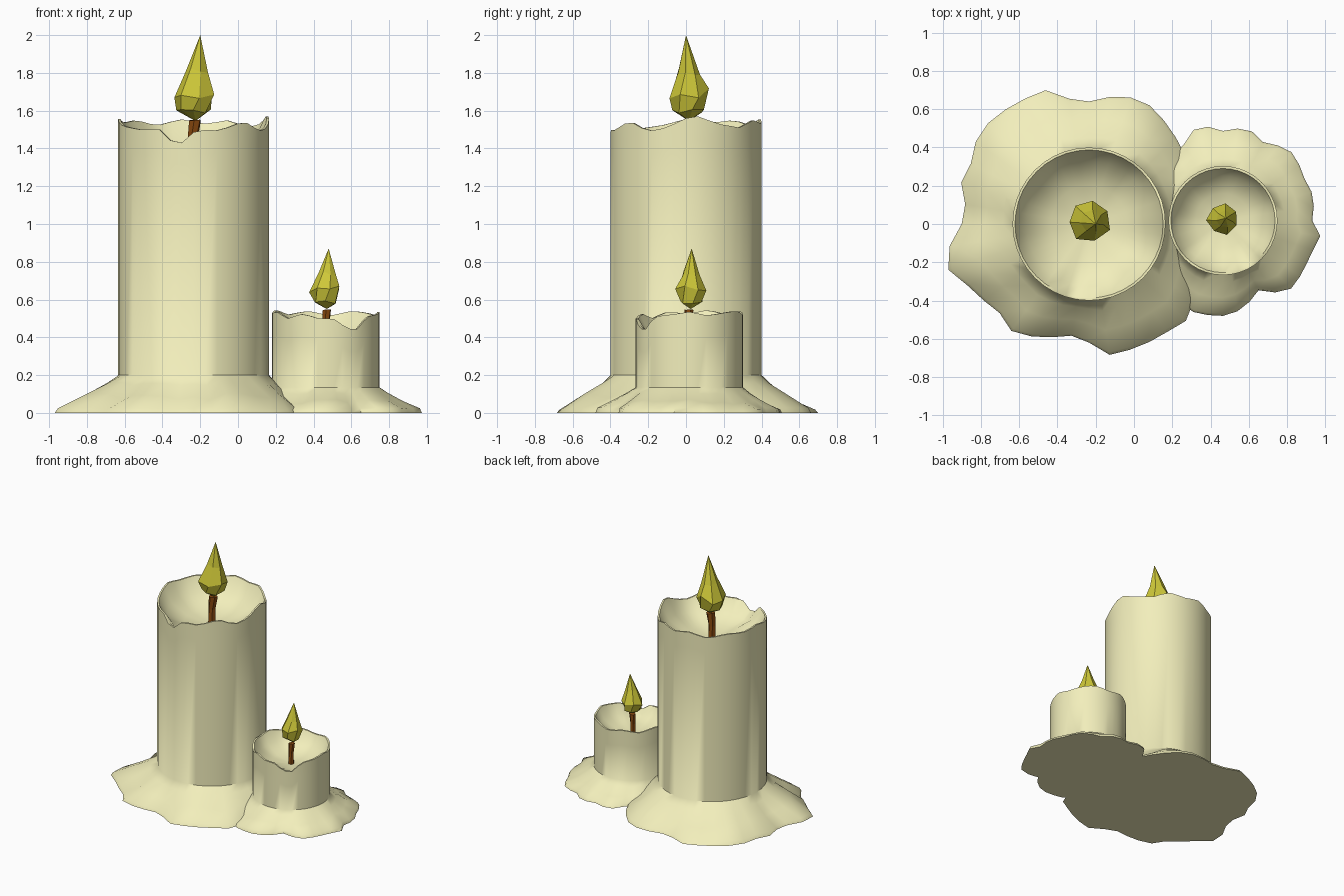
import bpy, bmesh, math, random

if "Cube" in bpy.data.objects:
    bpy.data.objects.remove(bpy.data.objects["Cube"])
random.seed(4)
N = 40


def material(name, rgb):
    m = bpy.data.materials.new(name)
    m.diffuse_color = (*rgb, 1)
    m.use_nodes = True
    m.node_tree.nodes["Principled BSDF"].inputs["Base Color"].default_value = m.diffuse_color
    return m


wax = material("wax", (0.89, 0.86, 0.50))
fire = material("fire", (0.62, 0.58, 0.04))
char = material("char", (0.26, 0.07, 0.005))


def loft(name, rings, mat, smooth=None):
    """Skin a list of rings; one-point rings become fan tips, other ends are capped."""
    bm = bmesh.new()
    vs = [[bm.verts.new(p) for p in r] for r in rings]
    for a, b in zip(vs, vs[1:]):
        n = max(len(a), len(b))
        for i in range(n):
            j = (i + 1) % n
            if len(a) == 1:
                bm.faces.new((a[0], b[j], b[i]))
            elif len(b) == 1:
                bm.faces.new((a[i], a[j], b[0]))
            else:
                bm.faces.new((a[i], a[j], b[j], b[i]))
    if len(vs[0]) > 1:
        bm.faces.new(vs[0][::-1])
    if len(vs[-1]) > 1:
        bm.faces.new(vs[-1])
    bmesh.ops.recalc_face_normals(bm, faces=bm.faces)
    me = bpy.data.meshes.new(name)
    bm.to_mesh(me)
    bm.free()
    me.materials.append(mat)
    ob = bpy.data.objects.new(name, me)
    bpy.context.collection.objects.link(ob)
    if smooth:
        bpy.context.view_layer.objects.active = ob
        ob.select_set(True)
        bpy.ops.object.shade_smooth_by_angle(angle=math.radians(smooth))
        ob.select_set(False)
    return ob


def by_angle(table, a):
    """Linear lookup in (degrees, value) pairs, wrapping round."""
    t = sorted((k % 360, v) for k, v in table)
    t = [(t[-1][0] - 360, t[-1][1])] + t + [(t[0][0] + 360, t[0][1])]
    for (k0, v0), (k1, v1) in zip(t, t[1:]):
        if k0 <= a <= k1:
            return v0 + (v1 - v0) * (a - k0) / max(k1 - k0, 1e-6)


def candle(name, cx, cy, r, foot, depth, outline, rim):
    # spilled outline as radius by angle
    spread = [(math.degrees(math.atan2(y - cy, x - cx)), math.hypot(x - cx, y - cy))
              for x, y in outline]
    angs = [360 * i / N for i in range(N)]
    out = [by_angle(spread, a) for a in angs]
    top = [by_angle(rim, a) for a in angs]
    low = sum(top) / N - depth
    wob = [random.uniform(-0.15, 0.15) for _ in angs]

    def ring(rad, z):
        return [(cx + rad(i) * math.cos(math.radians(a)),
                 cy + rad(i) * math.sin(math.radians(a)), z(i)) for i, a in enumerate(angs)]

    def skirt(f):
        return lambda i: r + (out[i] - r) * f

    rings = [
        ring(skirt(1), lambda i: 0),
        ring(skirt(0.95), lambda i: 0.022 * (1 + 2 * wob[i])),
        ring(skirt(0.55), lambda i: foot * (0.43 + wob[i] * 0.7)),
        ring(skirt(0.2), lambda i: foot * (0.77 + wob[i] * 0.3)),
        ring(lambda i: r, lambda i: foot),
        ring(lambda i: r, lambda i: top[i] - 0.12),
        ring(lambda i: r, lambda i: top[i]),
        ring(lambda i: r - 0.013, lambda i: top[i]),
        ring(lambda i: r * 0.82, lambda i: low + (top[i] - low) * 0.5),
        ring(lambda i: r * 0.5, lambda i: low + depth * 0.15),
        [(cx, cy, low)],
    ]
    loft(name, rings, wax, 50)


def ngon(c, r, n, twist=0.0, jitter=0.0, tilt=0.0):
    pts = []
    for i in range(n):
        a = 2 * math.pi * i / n + twist
        q = r * (1 + random.uniform(-jitter, jitter))
        pts.append((c[0] + q * math.cos(a), c[1] + q * math.sin(a),
                    c[2] + random.uniform(-tilt, tilt)))
    return pts


def flame(name, x, y, z, s, tip):
    loft(name, [
        [(x + 0.01 * s, y, z)],
        ngon((x, y, z + 0.05 * s), 0.085 * s, 7, 0.2, 0.12, 0.012 * s),
        ngon((x, y, z + 0.145 * s), 0.11 * s, 7, 0.5, 0.08, 0.03 * s),
        ngon((x + 0.015 * s, y, z + 0.26 * s), 0.062 * s, 7, 0.6, 0.06, 0.02 * s),
        [tip]], fire)


def wick(name, x, y, z0, z1, r, lean):
    loft(name, [
        ngon((x, y, z0), r, 6),
        ngon((x, y, z0 + (z1 - z0) * 0.55), r * 0.85, 6, 0.2),
        ngon((x + lean, y, z1), r * 1.05, 6, 0.4, 0, 0.006)], char)


# large candle with spilled base
candle("large_candle", -0.235, 0.0, 0.40, 0.20, 0.20,
       [(.2, .48), (.07, .63), (-.05, .67), (-.23, .64), (-.30, .64), (-.39, .67), (-.46, .70),
        (-.58, .65), (-.81, .48), (-.85, .32), (-.91, .20), (-.86, .05), (-.96, -.10),
        (-.98, -.23), (-.88, -.31), (-.71, -.45), (-.64, -.56), (-.52, -.59), (-.34, -.58),
        (-.25, -.60), (-.17, -.69), (-.03, -.66), (.16, -.57), (.28, -.50), (.33, -.3),
        (.34, 0), (.30, .25)],
       [(0, 1.56), (9, 1.57), (25, 1.53), (45, 1.51), (62, 1.55), (80, 1.53), (100, 1.555),
        (120, 1.52), (140, 1.55), (160, 1.535), (180, 1.555), (200, 1.52), (225, 1.50),
        (243, 1.50), (254, 1.43), (262, 1.43), (272, 1.50), (290, 1.495), (312, 1.545),
        (330, 1.49), (345, 1.51)])
wick("large_wick", -0.24, 0.01, 1.32, 1.55, 0.032, 0.012)
flame("large_flame", -0.235, 0.015, 1.545, 1.0, (-0.20, 0.0, 2.0))

# small candle with spilled base
candle("small_candle", 0.465, 0.018, 0.285, 0.135, 0.14,
       [(.26, .41), (.28, .48), (.38, .51), (.46, .485), (.60, .50), (.66, .43), (.78, .40),
        (.86, .35), (.865, .27), (.925, .18), (.94, .10), (.93, .02), (.975, -.06),
        (.92, -.16), (.80, -.36), (.655, -.34), (.555, -.45), (.465, -.48), (.28, -.45),
        (.225, -.385), (.12, -.2), (.1, .02), (.14, .25)],
       [(0, .535), (20, .515), (40, .53), (60, .54), (85, .515), (110, .54), (135, .52),
        (160, .545), (180, .525), (205, .535), (225, .50), (245, .525), (262, .50),
        (278, .50), (294, .445), (306, .445), (320, .51), (340, .52)])
wick("small_wick", 0.465, 0.015, 0.37, 0.545, 0.023, 0.005)
flame("small_flame", 0.463, 0.025, 0.55, 0.73, (0.48, 0.03, 0.87))
